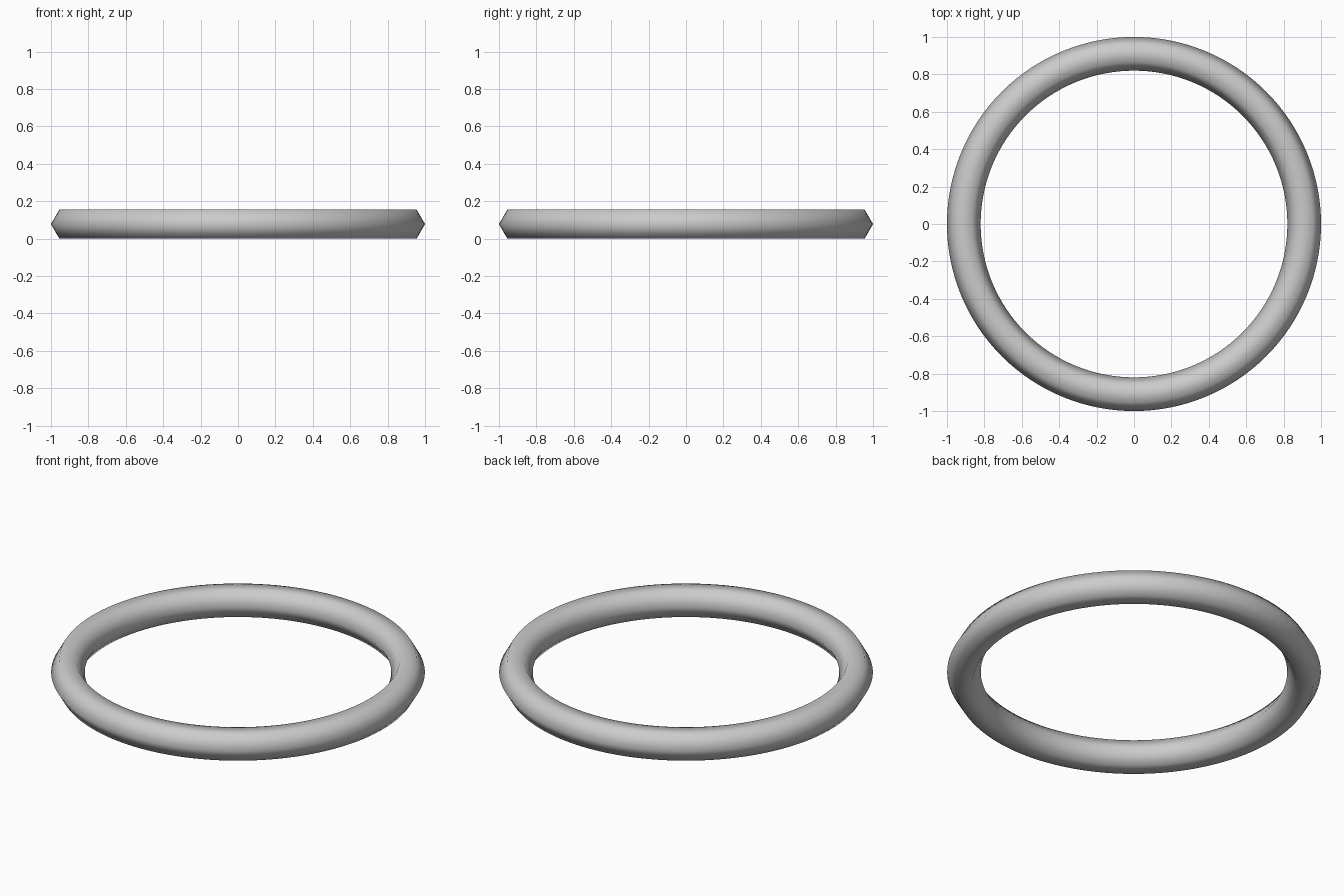
import bpy
import math

if "Cube" in bpy.data.objects:
    bpy.data.objects.remove(bpy.data.objects["Cube"])

RING_RADIUS = 0.91   # centre line of the ring
TUBE_RADIUS = 0.09   # corner radius of the hexagonal section

# Ring: six-sided tube with a corner pointing outward, resting on its lower flat
bpy.ops.mesh.primitive_torus_add(
    major_radius=RING_RADIUS,
    minor_radius=TUBE_RADIUS,
    major_segments=128,
    minor_segments=6,
    location=(0, 0, TUBE_RADIUS * math.sin(math.radians(60))),
)
ring = bpy.context.object
ring.name = "ring"
bpy.ops.object.shade_smooth()
